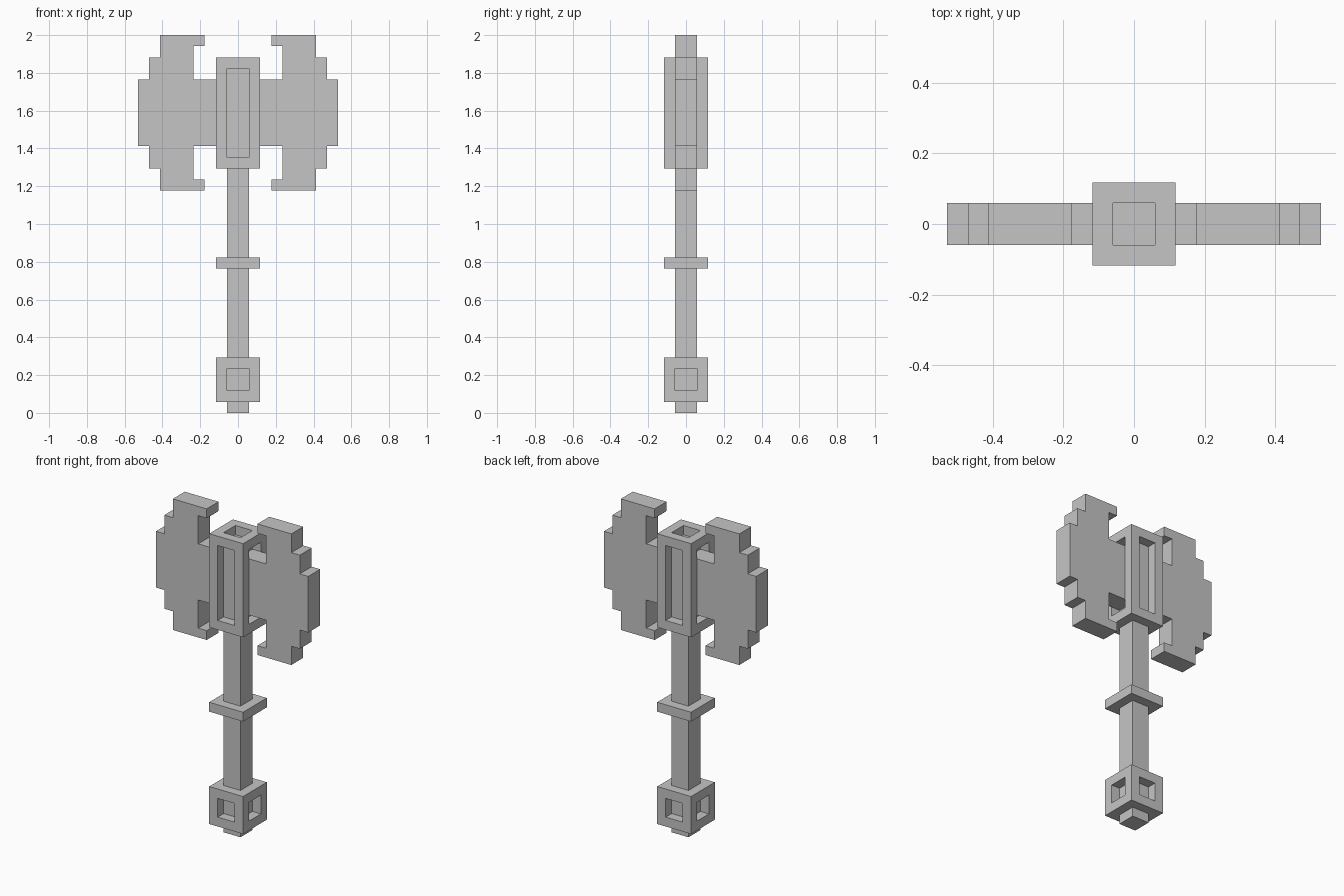
import bpy, bmesh

if "Cube" in bpy.data.objects:
    bpy.data.objects.remove(bpy.data.objects["Cube"])

U = 1 / 17  # one block of the stepped design (34 blocks tall)

metal = bpy.data.materials.new("plain_grey")
metal.diffuse_color = (0.56, 0.56, 0.56, 1)
metal.use_nodes = True
metal.node_tree.nodes["Principled BSDF"].inputs["Base Color"].default_value = metal.diffuse_color


def finish(name, bm):
    bmesh.ops.recalc_face_normals(bm, faces=bm.faces)
    bmesh.ops.scale(bm, vec=(U, U, U), verts=bm.verts)
    mesh = bpy.data.meshes.new(name)
    bm.to_mesh(mesh)
    bm.free()
    mesh.materials.append(metal)
    obj = bpy.data.objects.new(name, mesh)
    bpy.context.collection.objects.link(obj)
    return obj


def square_bar(name, half, z0, z1, windows=None):
    """Square bar; faces whose normal passes `windows` get a one-block recess."""
    bm = bmesh.new()
    bmesh.ops.create_cube(bm, size=1)
    for v in bm.verts:
        v.co.x *= 2 * half
        v.co.y *= 2 * half
        v.co.z = z1 if v.co.z > 0 else z0
    bm.normal_update()
    if windows:
        faces = [f for f in bm.faces if windows(f.normal)]
        # flat rim first, then straight walls pushed inward
        bmesh.ops.inset_individual(bm, faces=faces, thickness=1, use_even_offset=True)
        for f in faces:
            push = -f.normal.copy()
            ext = bmesh.ops.extrude_discrete_faces(bm, faces=[f])
            bmesh.ops.translate(bm, vec=push, verts=ext["faces"][0].verts)
    return finish(name, bm)


# Shaft, grip ring, pommel and axe head socket
square_bar("shaft", 1, 0, 22)
square_bar("grip_ring", 2, 13, 14)
square_bar("pommel", 2, 1, 5, lambda n: abs(n.z) < 0.5)
square_bar("head_socket", 2, 22, 32, lambda n: n.z > -0.5)

# Stepped blades: upper half of the outline, mirrored about z = 27 blocks
half_outline = [(1, 3), (4, 3), (4, 6), (3, 6), (3, 7), (7, 7),
                (7, 5), (8, 5), (8, 3), (9, 3)]
outline = half_outline + [(x, -z) for x, z in reversed(half_outline)]
for name, side in (("left_blade", -1), ("right_blade", 1)):
    bm = bmesh.new()
    face = bm.faces.new([bm.verts.new((side * x, -1, 27 + z)) for x, z in outline])
    ext = bmesh.ops.extrude_face_region(bm, geom=[face], use_keep_orig=True)
    moved = [g for g in ext["geom"] if isinstance(g, bmesh.types.BMVert)]
    bmesh.ops.translate(bm, vec=(0, 2, 0), verts=moved)
    finish(name, bm)
